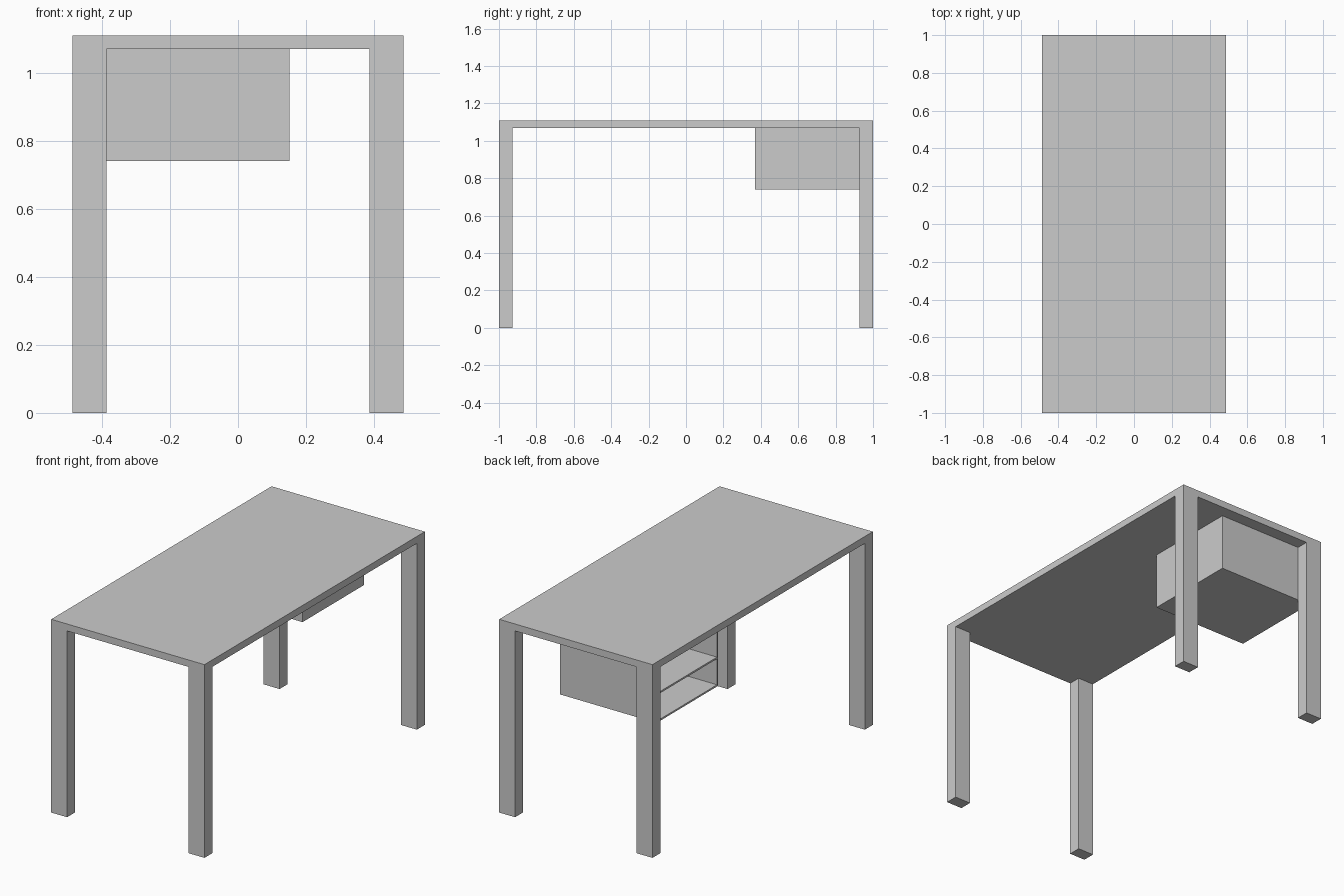
import bpy, bmesh

if "Cube" in bpy.data.objects:
    bpy.data.objects.remove(bpy.data.objects["Cube"])

X, Y, H = 0.487, 1.0, 1.11          # half width, half length, height
LX, LY = 0.386, 0.928               # inner faces of the legs
UNDER = 1.07                        # underside of the table top


def finish(bm, name):
    bmesh.ops.recalc_face_normals(bm, faces=bm.faces)
    mesh = bpy.data.meshes.new(name)
    bm.to_mesh(mesh)
    bm.free()
    obj = bpy.data.objects.new(name, mesh)
    bpy.context.collection.objects.link(obj)
    return obj


def box(name, x, y, z):
    bm = bmesh.new()
    bmesh.ops.create_cube(bm, size=1)
    for v in bm.verts:
        v.co = [(a + b) / 2 + c * (b - a) for c, (a, b) in zip(v.co, (x, y, z))]
    return finish(bm, name)


def extrude(bm, faces, dz):
    out = bmesh.ops.extrude_face_region(bm, geom=faces)["geom"]
    bmesh.ops.translate(bm, vec=(0, 0, dz),
                        verts=[g for g in out if isinstance(g, bmesh.types.BMVert)])


# Table frame: a 3x3 underside grid, raised into the top, corners pulled down as legs
bm = bmesh.new()
xs, ys = (-X, -LX, LX, X), (-Y, -LY, LY, Y)
grid = [[bm.verts.new((x, y, UNDER)) for y in ys] for x in xs]
cells = {(i, j): bm.faces.new((grid[i][j], grid[i][j + 1],
                               grid[i + 1][j + 1], grid[i + 1][j]))
         for i in range(3) for j in range(3)}
corners = [cells[i, j] for i in (0, 2) for j in (0, 2)]
top = bmesh.ops.duplicate(bm, geom=list(bm.faces))["geom"]
top_verts = [g for g in top if isinstance(g, bmesh.types.BMVert)]
bmesh.ops.translate(bm, vec=(0, 0, H - UNDER), verts=top_verts)
bmesh.ops.bridge_loops(bm, edges=[e for e in bm.edges if e.is_boundary])
for leg in corners:
    foot = bmesh.ops.extrude_discrete_faces(bm, faces=[leg])["faces"][0]
    bmesh.ops.translate(bm, vec=(0, 0, -UNDER), verts=foot.verts)
bmesh.ops.remove_doubles(bm, verts=bm.verts, dist=1e-5)
bmesh.ops.recalc_face_normals(bm, faces=bm.faces)
bmesh.ops.dissolve_limit(bm, angle_limit=0.01, verts=bm.verts, edges=bm.edges)
finish(bm, "table_frame")

# Hanging cubby under the top, open towards -x, with one middle shelf
T = 0.01
CX, CY, CZ = (-0.463, 0.151), (0.37, LY), (0.741, UNDER)
box("cubby_front_side", CX, (CY[0], CY[0] + T), CZ)
box("cubby_rear_side", CX, (CY[1] - T, CY[1]), CZ)
inner_y = (CY[0] + T, CY[1] - T)
box("cubby_back", (CX[1] - T, CX[1]), inner_y, CZ)
inner_x = (CX[0], CX[1] - T)
for name, z in (("cubby_floor", CZ[0]), ("cubby_shelf", 0.9), ("cubby_ceiling", UNDER - T)):
    box(name, inner_x, inner_y, (z, z + T))
